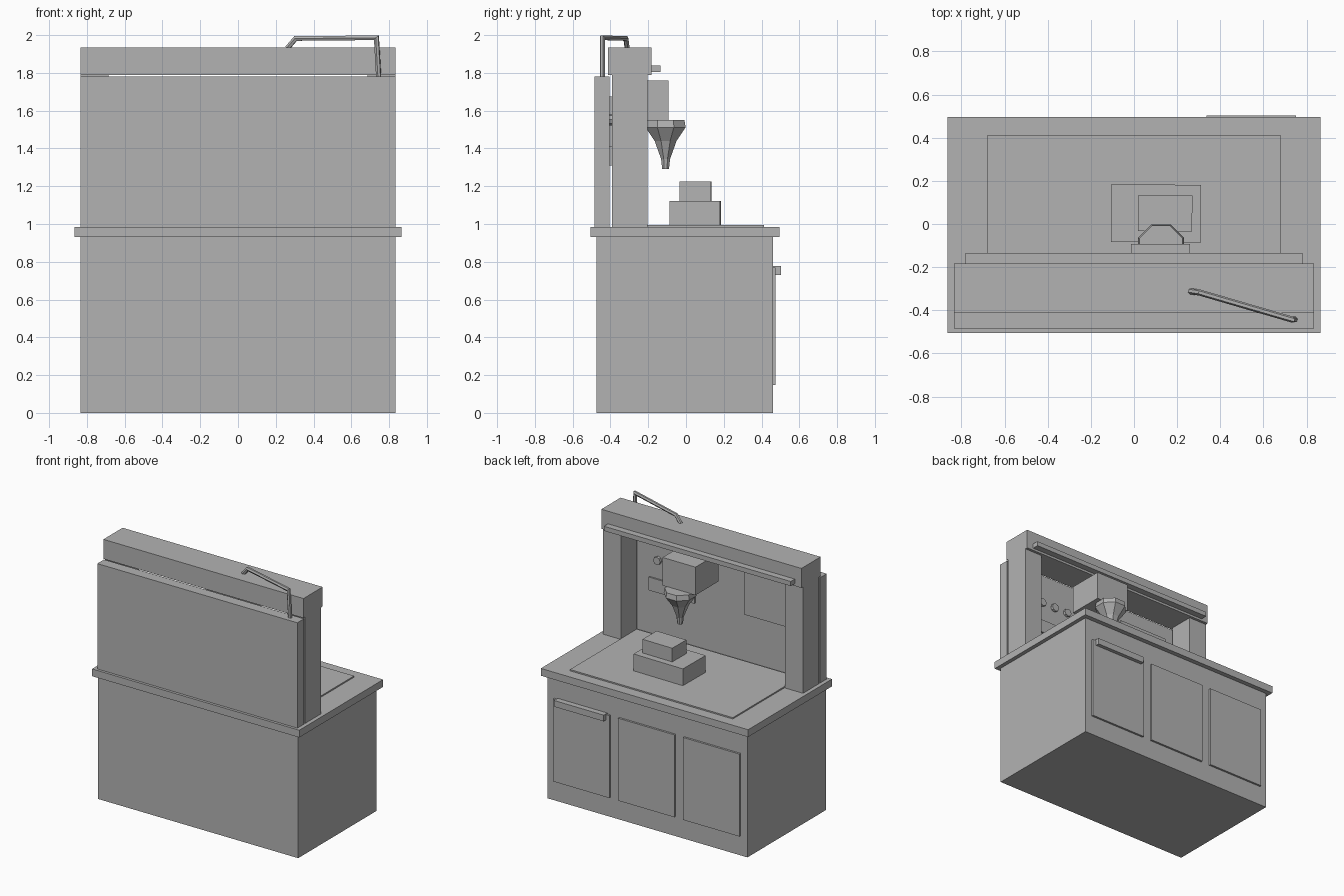
import bpy, bmesh, math
from mathutils import Vector

if "Cube" in bpy.data.objects:
    bpy.data.objects.remove(bpy.data.objects["Cube"])

grey = bpy.data.materials.new("mid grey")
grey.diffuse_color = (0.45, 0.45, 0.45, 1)
grey.use_nodes = True
grey.node_tree.nodes["Principled BSDF"].inputs["Base Color"].default_value = grey.diffuse_color


def finish(name, bm):
    me = bpy.data.meshes.new(name)
    bmesh.ops.recalc_face_normals(bm, faces=bm.faces)
    bm.to_mesh(me)
    bm.free()
    me.materials.append(grey)
    ob = bpy.data.objects.new(name, me)
    bpy.context.collection.objects.link(ob)
    return ob


def box(name, x, y, z, turn=0):
    """Box from (low, high) ranges, optionally turned about its own centre."""
    bm = bmesh.new()
    bmesh.ops.create_cube(bm, size=1)
    bmesh.ops.scale(bm, vec=(x[1] - x[0], y[1] - y[0], z[1] - z[0]), verts=bm.verts)
    ob = finish(name, bm)
    ob.location = [(a + b) / 2 for a, b in (x, y, z)]
    ob.rotation_euler.z = math.radians(turn)
    return ob


def loft(name, rings):
    """Capped skin through a list of point rings."""
    bm = bmesh.new()
    vs = [[bm.verts.new(p) for p in r] for r in rings]
    n = len(vs[0])
    for a, b in zip(vs, vs[1:]):
        for i in range(n):
            j = (i + 1) % n
            bm.faces.new((a[i], a[j], b[j], b[i]))
    bm.faces.new(vs[0])
    bm.faces.new(vs[-1])
    return finish(name, bm)


# Bench
box("cabinet", (-0.835, 0.835), (-0.475, 0.46), (0, 0.93))
box("worktop", (-0.865, 0.865), (-0.505, 0.495), (0.93, 0.985))
box("work_mat", (-0.68, 0.68), (-0.385, 0.413), (0.985, 0.995))

# Cabinet doors and the drawer handle
for i, cx in enumerate((0.543, 0, -0.543)):
    box(f"door_{i + 1}", (cx - 0.235, cx + 0.235), (0.455, 0.475), (0.148, 0.77))
box("handle", (0.335, 0.75), (0.46, 0.503), (0.73, 0.777))

# Upright panel, posts, cross beam and rail
box("upright_panel", (-0.835, 0.835), (-0.485, -0.405), (0.985, 1.78))
for side, (a, b) in {"left": (-0.835, -0.685), "right": (0.685, 0.835)}.items():
    box(f"{side}_post", (a, b), (-0.392, -0.203), (0.985, 1.79))
box("cross_beam", (-0.835, 0.835), (-0.412, -0.183), (1.788, 1.935))
box("rail", (-0.78, 0.78), (-0.185, -0.135), (1.805, 1.84))

# Panel plates and control knobs
box("display_plate", (-0.62, -0.21), (-0.41, -0.393), (1.34, 1.675))
box("control_plate", (0.205, 0.587), (-0.41, -0.393), (1.31, 1.41))
for i in range(3):
    cx = 0.515 - 0.115 * i
    ring = [(0.03 * math.cos(k * math.tau / 8), 0.03 * math.sin(k * math.tau / 8)) for k in range(8)]
    loft(f"knob_{i + 1}", [[(cx + u, y, 1.552 + v) for u, v in ring] for y in (-0.41, -0.385)])

# Tool head with its eight-sided nozzle
box("tool_head", (-0.015, 0.26), (-0.365, -0.092), (1.548, 1.76))
profile = [(0.1, 1.55), (0.106, 1.512), (0.058, 1.44), (0.024, 1.345), (0.018, 1.292)]
rings = []
for r, z in profile:
    R = r / math.cos(math.pi / 8)
    rings.append([(0.125 + R * math.cos((k + 0.5) * math.tau / 8),
                   -0.108 + R * math.sin((k + 0.5) * math.tau / 8), z) for k in range(8)])
loft("nozzle", rings)

# Stepped workpiece
box("workpiece_base", (-0.105, 0.31), (-0.085, 0.183), (0.99, 1.122), -0.7)
box("workpiece_top", (0.02, 0.27), (-0.033, 0.133), (1.12, 1.225), -0.7)

# Bent lamp arm: six-sided tube mitred along its path
path = [Vector(p) for p in ((0.745, -0.443, 1.77), (0.733, -0.443, 1.986),
                            (0.305, -0.318, 1.982), (0.262, -0.312, 1.932))]
across = Vector((0.125, 0.428, 0)).normalized()
rings = []
for i, p in enumerate(path):
    d_in = (p - path[max(i - 1, 0)]).normalized()
    d_out = (path[min(i + 1, len(path) - 1)] - p).normalized()
    d = (d_in + d_out).normalized()
    up = across.cross(d).normalized()
    stretch = 1 / max(0.6, d.dot(d_out if d_out.length else d_in))
    rings.append([p + 0.014 * (across * math.cos(k * math.tau / 6)
                               + up * stretch * math.sin(k * math.tau / 6)) for k in range(6)])
loft("lamp_arm", rings)
